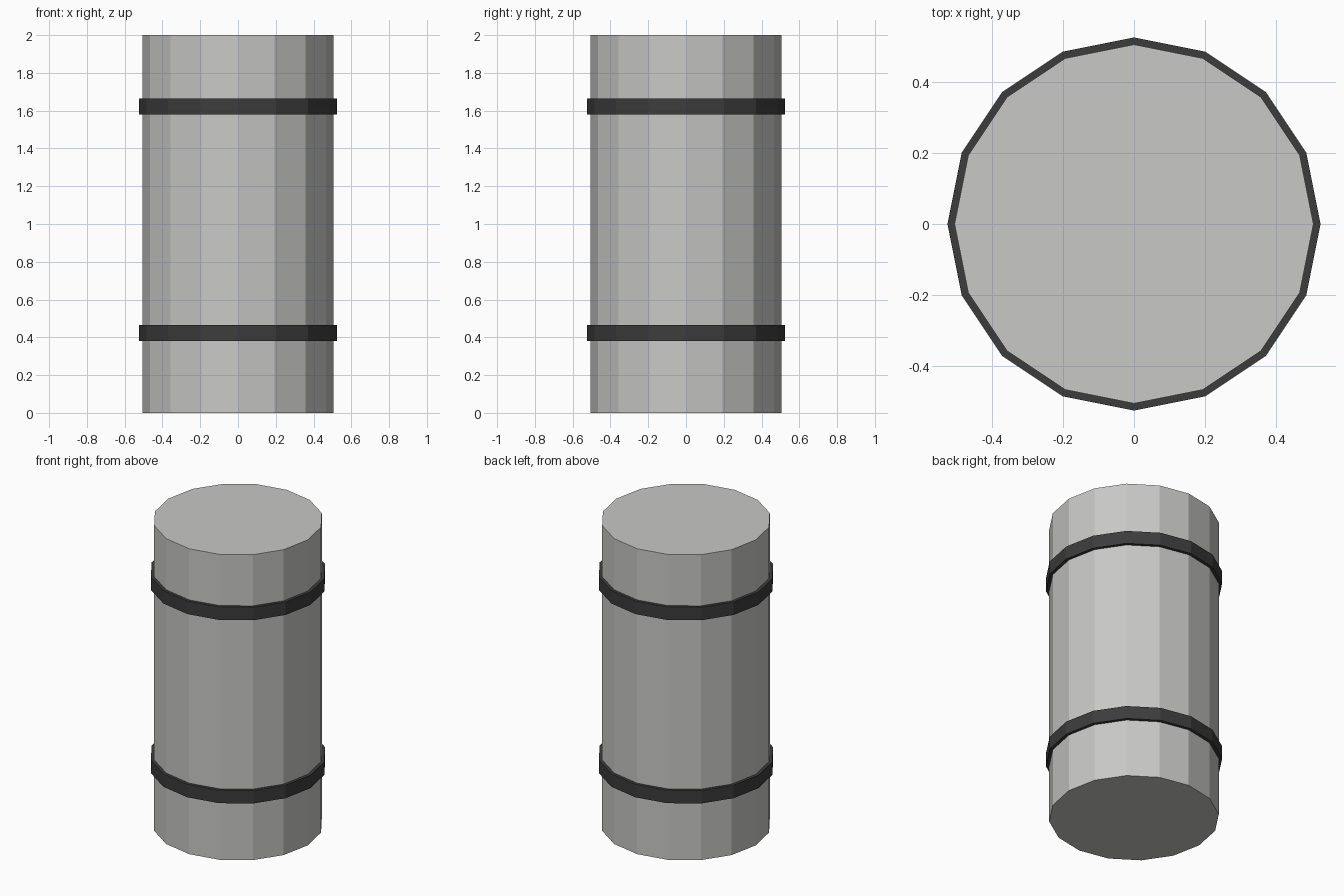
import bpy, bmesh, math

if "Cube" in bpy.data.objects:
    bpy.data.objects.remove(bpy.data.objects["Cube"])

SIDES = 16
BODY_RADIUS, BAND_RADIUS, BAND_INNER = 0.505, 0.525, 0.5


def material(name, rgb):
    mat = bpy.data.materials.new(name)
    mat.diffuse_color = (*rgb, 1)
    mat.use_nodes = True
    mat.node_tree.nodes["Principled BSDF"].inputs["Base Color"].default_value = mat.diffuse_color
    return mat


def lathe(name, profile, mat, closed):
    """Turn a (radius, z) profile into a faceted solid; open profiles get end caps."""
    bm = bmesh.new()
    loops = []
    for r, z in profile:
        angles = [2 * math.pi * i / SIDES for i in range(SIDES)]
        loops.append([bm.verts.new((r * math.cos(a), r * math.sin(a), z)) for a in angles])
    pairs = list(zip(loops, loops[1:]))
    if closed:
        pairs.append((loops[-1], loops[0]))
    else:
        bm.faces.new(loops[0][::-1])
        bm.faces.new(loops[-1])
    for a, b in pairs:
        for i in range(SIDES):
            j = (i + 1) % SIDES
            bm.faces.new((a[i], a[j], b[j], b[i]))
    bmesh.ops.recalc_face_normals(bm, faces=bm.faces)
    mesh = bpy.data.meshes.new(name)
    bm.to_mesh(mesh)
    bm.free()
    mesh.materials.append(mat)
    obj = bpy.data.objects.new(name, mesh)
    bpy.context.collection.objects.link(obj)


light_grey = material("light_grey", (0.58, 0.58, 0.57))
dark_grey = material("dark_grey", (0.045, 0.045, 0.045))

# Main drum
lathe("body", [(BODY_RADIUS, 0), (BODY_RADIUS, 2)], light_grey, False)

# Raised bands around the drum
for name, z0, z1 in (("lower_band", 0.38, 0.465), ("upper_band", 1.58, 1.665)):
    lathe(name, [(BAND_INNER, z0), (BAND_RADIUS, z0), (BAND_RADIUS, z1), (BAND_INNER, z1)],
          dark_grey, True)
